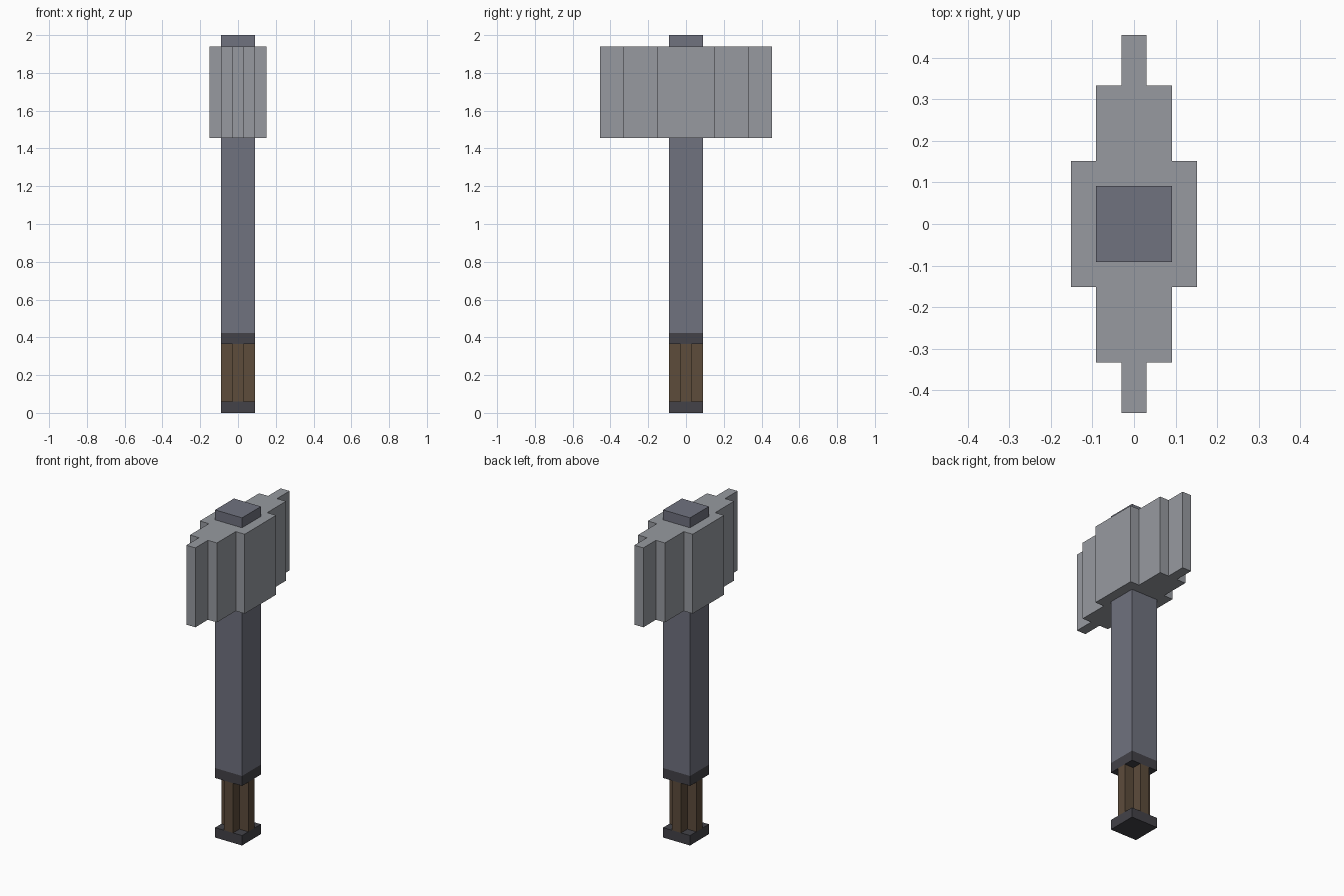
import bpy
import bmesh

cube = bpy.data.objects.get("Cube")
if cube:
    bpy.data.objects.remove(cube, do_unlink=True)

U = 1 / 33  # block unit: the hammer is 66 units tall


def make_material(name, rgb):
    linear = [((c / 255 + 0.055) / 1.055) ** 2.4 for c in rgb] + [1.0]
    mat = bpy.data.materials.new(name)
    mat.use_nodes = True
    mat.diffuse_color = linear
    mat.node_tree.nodes["Principled BSDF"].inputs["Base Color"].default_value = linear
    return mat


def stepped_outline(steps):
    """Full outline from (half width, half depth) steps, widest first."""
    quarter = []
    for i, (x, y) in enumerate(steps):
        if i:
            quarter.append((x, steps[i - 1][1]))
        quarter.append((x, y))
    right = [(x, -y) for x, y in reversed(quarter)] + quarter
    return right + [(-x, -y) for x, y in right]


def make_part(name, steps, bottom, top, mat):
    """Extrude a stepped outline upward between two heights."""
    bm = bmesh.new()
    base = bm.faces.new([bm.verts.new((x * U, y * U, bottom * U))
                         for x, y in stepped_outline(steps)])
    lid = bmesh.ops.extrude_face_region(bm, geom=[base])["geom"]
    bmesh.ops.translate(bm, vec=(0, 0, (top - bottom) * U),
                        verts=[v for v in lid if isinstance(v, bmesh.types.BMVert)])
    bmesh.ops.recalc_face_normals(bm, faces=bm.faces)
    mesh = bpy.data.meshes.new(name)
    bm.to_mesh(mesh)
    bm.free()
    mesh.materials.append(mat)
    obj = bpy.data.objects.new(name, mesh)
    bpy.context.collection.objects.link(obj)
    return obj


steel = make_material("light steel", (151, 154, 160))
iron = make_material("blue grey iron", (112, 114, 127))
dark = make_material("dark metal", (67, 66, 72))
leather = make_material("brown leather", (93, 76, 59))

square = [(3, 3)]

# Handle, from the pommel up
make_part("pommel", square, 0, 2, dark)
make_part("grip", [(3, 1), (1, 3)], 2, 12, leather)
make_part("collar", square, 12, 14, dark)
make_part("shaft", square, 14, 48, iron)

# Head, stepping in toward both striking edges
make_part("head", [(5, 5), (3, 11), (1, 15)], 48, 64, steel)
make_part("shaft_cap", square, 64, 66, iron)
